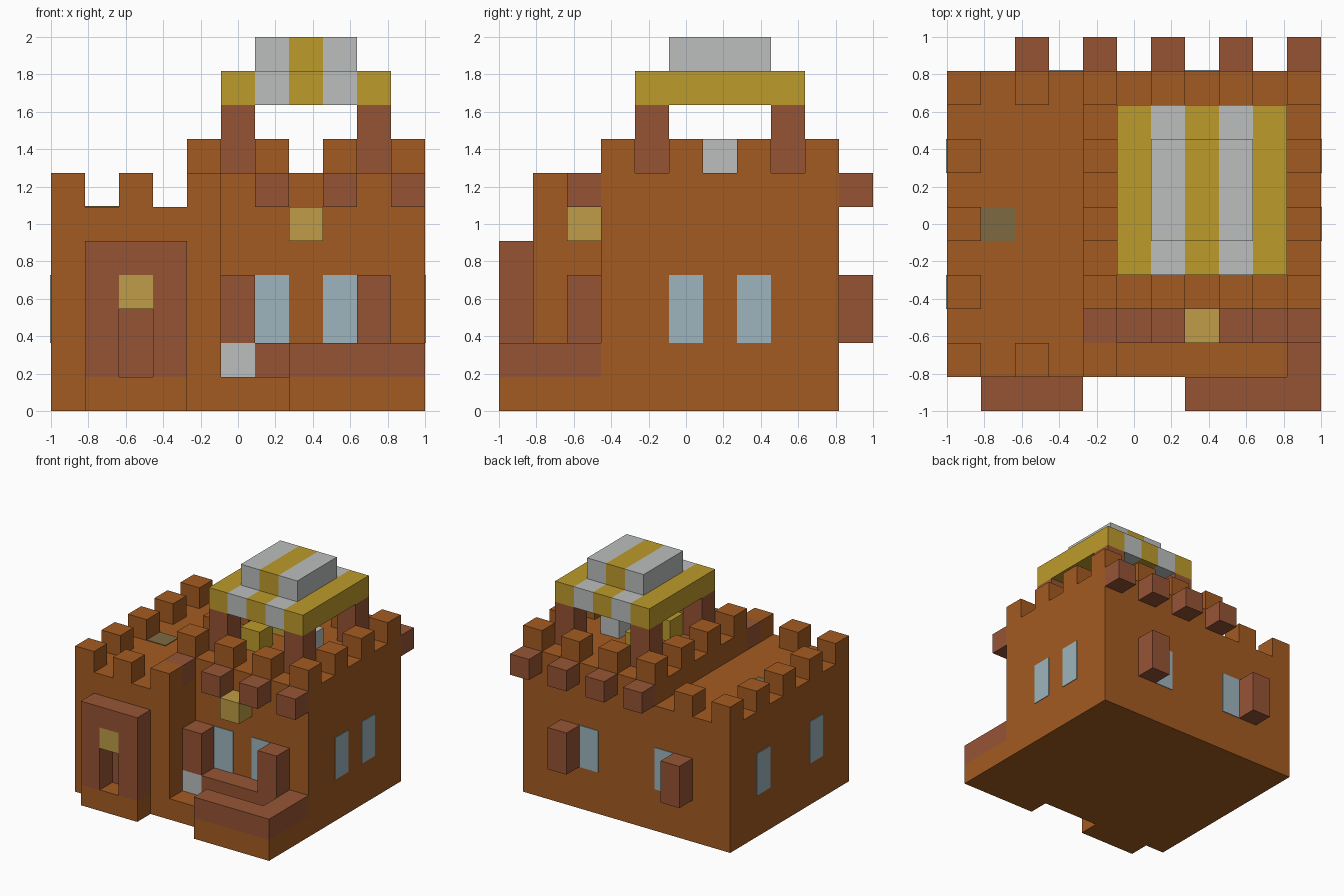
import bpy
import bmesh

U = 2 / 11  # size of one building block
T = 0.03    # plate thickness in blocks

cube = bpy.data.objects.get("Cube")
if cube:
    bpy.data.objects.remove(cube, do_unlink=True)


def material(name, hex_colour):
    rgb = [int(hex_colour[i:i + 2], 16) / 255 for i in (0, 2, 4)]
    colour = [c / 12.92 if c < 0.04 else ((c + 0.055) / 1.055) ** 2.4 for c in rgb] + [1]
    mat = bpy.data.materials.new(name)
    mat.use_nodes = True
    mat.diffuse_color = colour
    mat.node_tree.nodes["Principled BSDF"].inputs["Base Color"].default_value = colour
    return mat


CLAY = material("orange clay", "A45B21")
BRICK = material("brown brick", "965435")
GOLD = material("gold", "BE9B2B")
STONE = material("pale stone", "BBBFBE")
GLASS = material("blue glass", "9DB5BD")
AMBER = material("amber glass", "BF9C47")
OLIVE = material("olive glass", "7D6A42")


def build(name, mat, boxes):
    """One object from boxes given as (x, y, z) block ranges."""
    bm = bmesh.new()
    for lo, hi in boxes:
        vs = bmesh.ops.create_cube(bm, size=1)["verts"]
        for v in vs:
            p = [lo[a] if v.co[a] < 0 else hi[a] for a in range(3)]
            v.co = (p[0] * U - 1, p[1] * U - 1, p[2] * U)
    mesh = bpy.data.meshes.new(name)
    bm.to_mesh(mesh)
    bm.free()
    mesh.materials.append(mat)
    obj = bpy.data.objects.new(name, mesh)
    bpy.context.collection.objects.link(obj)
    return obj


def block(x, y, z, w=1, d=1, h=1):
    return (x, y, z), (x + w, y + d, z + h)


# Main masses
build("left_wing", CLAY, [block(0, 1, 0, 4, 9, 6)])
build("tower", CLAY, [block(4, 3, 0, 7, 7, 7)])
build("buttress_wall", CLAY, [block(4, 1, 0, 1, 2, 6), block(4, 1, 6)])
build("terrace", CLAY, [block(5, 1, 0, 6, 2, 1), block(7, 0, 0, 4, 1, 1)])

# Battlements
build("wing_battlements", CLAY,
      [block(0, y, 6) for y in range(1, 10, 2)] + [block(2, y, 6) for y in (1, 9)])
build("tower_battlements", CLAY,
      [block(x, y, 7) for x in range(4, 11, 2) for y in range(3, 10, 2)
       if x in (4, 10) or y in (3, 9)])
build("front_corbels", BRICK, [block(x, 2, 6) for x in range(4, 11, 2)])
build("back_corbels", BRICK, [block(x, 10, 6) for x in range(4, 11, 2)])

# Porch with a recessed door
build("porch_base", CLAY, [block(1, 0, 0, 3, 1, 1)])
build("porch_frame", BRICK, [block(1, 0, 1, 1, 1, 4), block(3, 0, 1, 1, 1, 4), block(2, 0, 4)])
build("door", BRICK, [block(2, 1 - T, 1, 1, T, 2)])
build("porch_lamp", AMBER, [block(2, 0, 3)])

# Terrace parapet, bench and shutters
build("terrace_parapet", BRICK, [block(7, 0, 1, 4), block(10, 1, 1)])
build("bench", BRICK, [block(6, 2, 1, 5)])
build("bench_end", STONE, [block(5, 2, 1)])
build("front_shutters", BRICK, [block(x, 2, 2, h=2) for x in (5, 9)])
build("back_shutters", BRICK, [block(x, 10, 2, h=2) for x in (2, 8)])
build("front_lamp", AMBER, [block(7, 2, 5)])

# Windows on all sides, and the skylight
build("front_windows", GLASS, [block(x, 3 - T, 2, 1, T, 2) for x in (6, 8)])
build("back_windows", GLASS, [block(x, 10, 2, 1, T, 2) for x in (3, 7)])
build("right_windows", GLASS, [block(11, y, 2, T, 1, 2) for y in (5, 7)])
build("left_windows", GLASS, [block(-T, y, 2, T, 1, 2) for y in (3, 7)])
build("skylight", OLIVE, [block(1, 5, 6, 1, 1, T)])

# Roof pavilion with a striped canopy
build("canopy_posts", BRICK, [block(x, y, 7, h=2) for x in (5, 9) for y in (4, 8)])
build("canopy_gold_stripes", GOLD,
      [block(x, 4, 9, 1, 5, 1) for x in (5, 7, 9)] + [block(7, 5, 10, 1, 3, 1)])
build("canopy_pale_stripes", STONE,
      [block(x, 4, 9, 1, 5, 1) for x in (6, 8)] + [block(x, 5, 10, 1, 3, 1) for x in (6, 8)])
build("gold_seats", GOLD, [block(6, y, 7) for y in (5, 7)])
build("stone_table", STONE, [block(8, 6, 7)])
